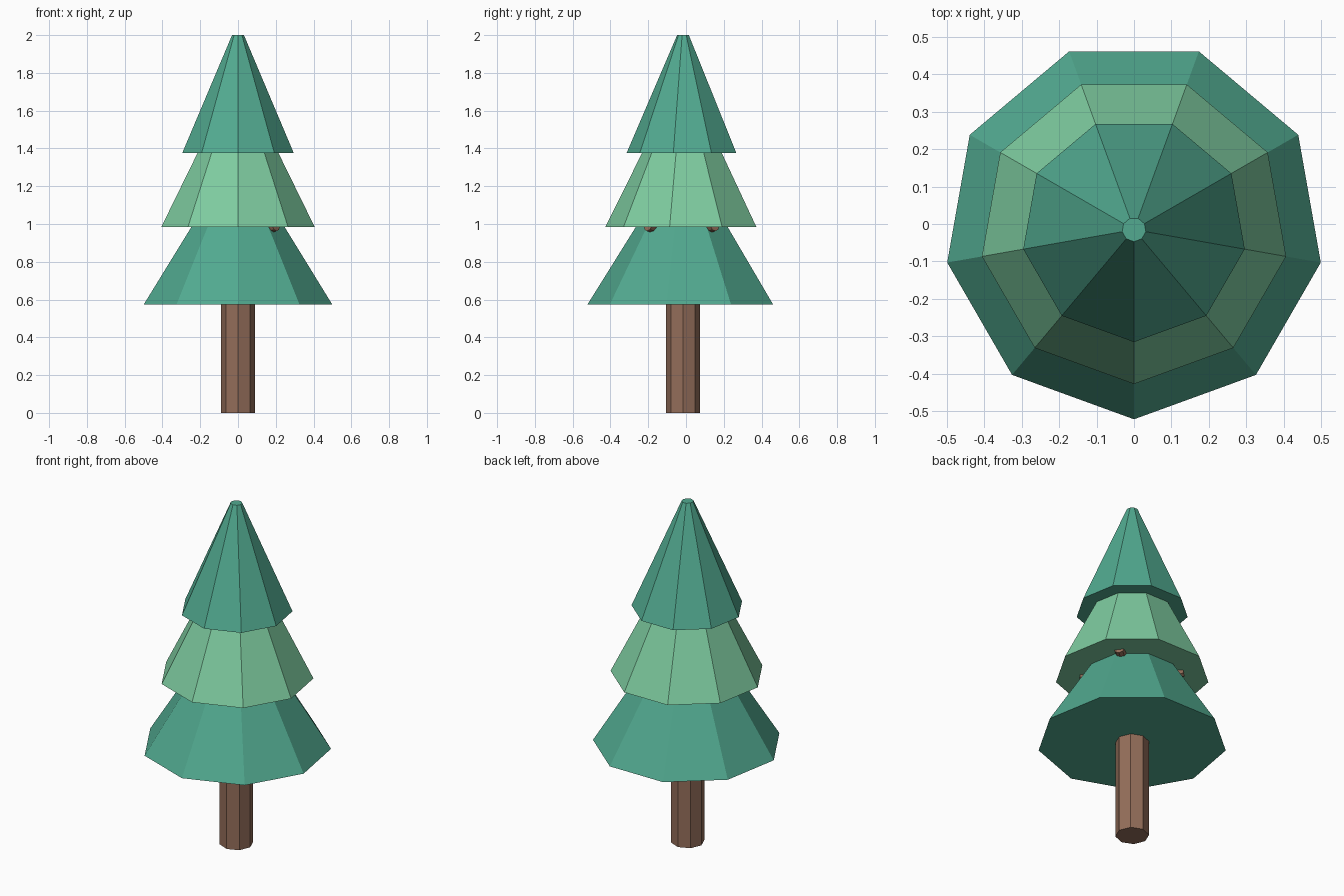
import bpy
import bmesh
from math import cos, sin, pi, radians
from mathutils import Vector

if "Cube" in bpy.data.objects:
    bpy.data.objects.remove(bpy.data.objects["Cube"], do_unlink=True)

CENTRE_Y = -0.015


def make_material(name, rgb):
    mat = bpy.data.materials.new(name)
    mat.use_nodes = True
    mat.diffuse_color = (*rgb, 1)
    mat.node_tree.nodes["Principled BSDF"].inputs["Base Color"].default_value = (*rgb, 1)
    return mat


def tapered_prism(name, sides, start, end, r_start, r_end, mat):
    """Closed flat-sided prism running from start to end, first corner towards +y."""
    start, end = Vector(start), Vector(end)
    turn = (end - start).to_track_quat("Z", "Y")
    bm = bmesh.new()
    rings = []
    for centre, radius in ((start, r_start), (end, r_end)):
        angles = [pi / 2 + 2 * pi * i / sides for i in range(sides)]
        rings.append([bm.verts.new(centre + turn @ Vector((radius * cos(a), radius * sin(a), 0)))
                      for a in angles])
    low, high = rings
    for i in range(sides):
        j = (i + 1) % sides
        bm.faces.new((low[i], low[j], high[j], high[i]))
    bm.faces.new(low[::-1])
    bm.faces.new(high)
    bmesh.ops.recalc_face_normals(bm, faces=bm.faces)
    mesh = bpy.data.meshes.new(name)
    bm.to_mesh(mesh)
    bm.free()
    mesh.materials.append(mat)
    obj = bpy.data.objects.new(name, mesh)
    bpy.context.collection.objects.link(obj)
    return obj


teal = make_material("teal needles", (0.084, 0.402, 0.279))
light = make_material("light green needles", (0.209, 0.604, 0.352))
brown = make_material("brown bark", (0.296, 0.156, 0.102))

# Trunk, running up inside the foliage
tapered_prism("trunk", 8, (0, CENTRE_Y, 0), (0, CENTRE_Y, 1.1), 0.09, 0.09, brown)

# Three nested foliage tiers
tiers = [
    ("lower_foliage", 0.575, 1.2, 0.506, 0.116, teal),
    ("middle_foliage", 0.985, 1.6, 0.412, 0.106, light),
    ("top_foliage", 1.375, 2.0, 0.300, 0.032, teal),
]
for name, z0, z1, r0, r1, mat in tiers:
    tapered_prism(name, 9, (0, CENTRE_Y, z0), (0, CENTRE_Y, z1), r0, r1, mat)

# Short branch stubs peeping out under the middle tier
for name, angle, reach in (("front_branch", -43, 0.275),
                           ("left_branch", 36, 0.285),
                           ("back_branch", 133, 0.275)):
    a = radians(angle)
    tapered_prism(name, 8, (0, CENTRE_Y, 0.93),
                  (reach * cos(a), CENTRE_Y + reach * sin(a), 0.99), 0.028, 0.028, brown)
